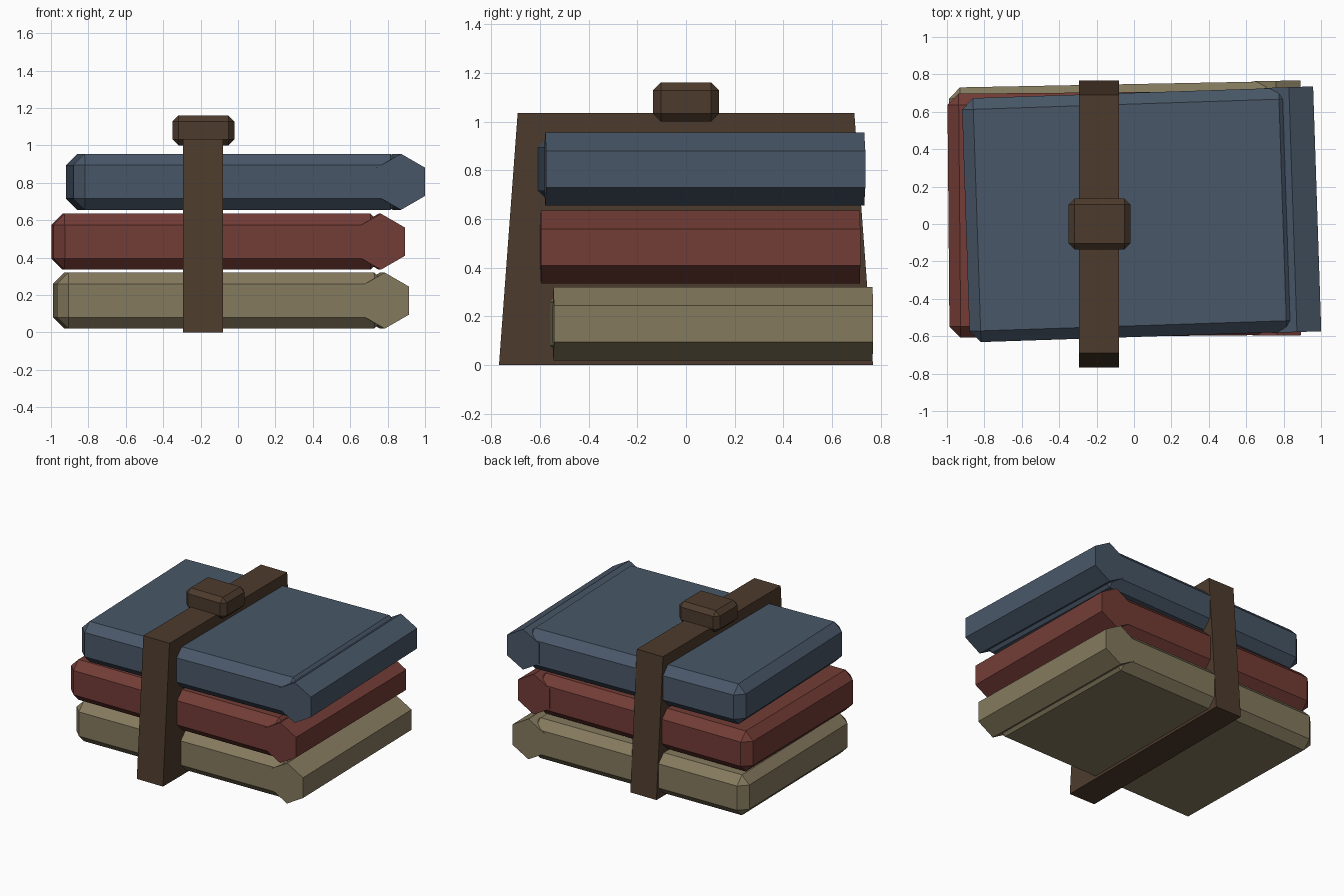
import bpy, bmesh, math
from mathutils import Matrix

if "Cube" in bpy.data.objects:
    bpy.data.objects.remove(bpy.data.objects["Cube"])


def srgb(r, g, b):
    f = lambda c: c / 12.92 if c <= 0.04045 else ((c + 0.055) / 1.055) ** 2.4
    return tuple(f(c / 255) for c in (r, g, b)) + (1.0,)


def material(name, rgb):
    m = bpy.data.materials.new(name)
    m.diffuse_color = srgb(*rgb)
    m.use_nodes = True
    m.node_tree.nodes["Principled BSDF"].inputs["Base Color"].default_value = m.diffuse_color
    return m


def add_block(bm, size, centre, bevel=0.0):
    """Box with single-segment chamfers on every edge."""
    part = bmesh.new()
    bmesh.ops.create_cube(part, size=1.0,
                          matrix=Matrix.Translation(centre) @ Matrix.Diagonal((*size, 1)))
    if bevel:
        bmesh.ops.bevel(part, geom=part.edges[:], offset=bevel,
                        offset_type='OFFSET', segments=1, affect='EDGES')
    tmp = bpy.data.meshes.new("tmp")
    part.to_mesh(tmp)
    part.free()
    bm.from_mesh(tmp)
    bpy.data.meshes.remove(tmp)


def finish(bm, name, mat, loc=(0, 0, 0), turn=0.0):
    me = bpy.data.meshes.new(name)
    bm.to_mesh(me)
    bm.free()
    me.materials.append(mat)
    ob = bpy.data.objects.new(name, me)
    ob.location = loc
    ob.rotation_euler.z = math.radians(turn)
    bpy.context.collection.objects.link(ob)
    return ob


def book(name, mat, loc, turn):
    bm = bmesh.new()
    # chamfered cover block
    add_block(bm, (1.755, 1.305, 0.30), (-0.0625, 0, 0), 0.06)
    # hexagonal spine lying along y
    rot = Matrix.Rotation(math.pi / 2, 4, 'X') @ Matrix.Rotation(math.pi / 6, 4, 'Z')
    ret = bmesh.ops.create_cone(bm, cap_ends=True, segments=6, radius1=0.15,
                                radius2=0.15, depth=1.31)
    verts = ret["verts"]
    # orient so that two points face up and down
    if max(abs((rot @ v.co).z) for v in verts) < 0.149:
        rot = Matrix.Rotation(math.pi / 2, 4, 'X')
    bmesh.ops.transform(bm, matrix=Matrix.Translation((0.81, 0, 0)) @ rot, verts=verts)
    return finish(bm, name, mat, loc, turn)


tan = material("tan cover", (133, 122, 94))
red = material("dark red cover", (115, 60, 54))
blue = material("slate blue cover", (73, 87, 104))
brown = material("brown leather", (77, 59, 45))

# stack of three slightly turned books
book("bottom_book", tan, (-0.038, 0.095, 0.17), 1.1)
book("middle_book", red, (-0.052, 0.052, 0.485), 0.5)
book("top_book", blue, (0.04, 0.05, 0.805), 1.9)

# tapered strap around the stack
bm = bmesh.new()
add_block(bm, (0.215, 1.535, 1.035), (-0.187, 0, 0.5175))
for v in bm.verts:
    if v.co.z > 0.5:
        v.co.y *= 0.9
finish(bm, "strap", brown)

# buckle on top
bm = bmesh.new()
add_block(bm, (0.33, 0.27, 0.16), (-0.185, 0, 1.08), 0.032)
finish(bm, "buckle", brown)
